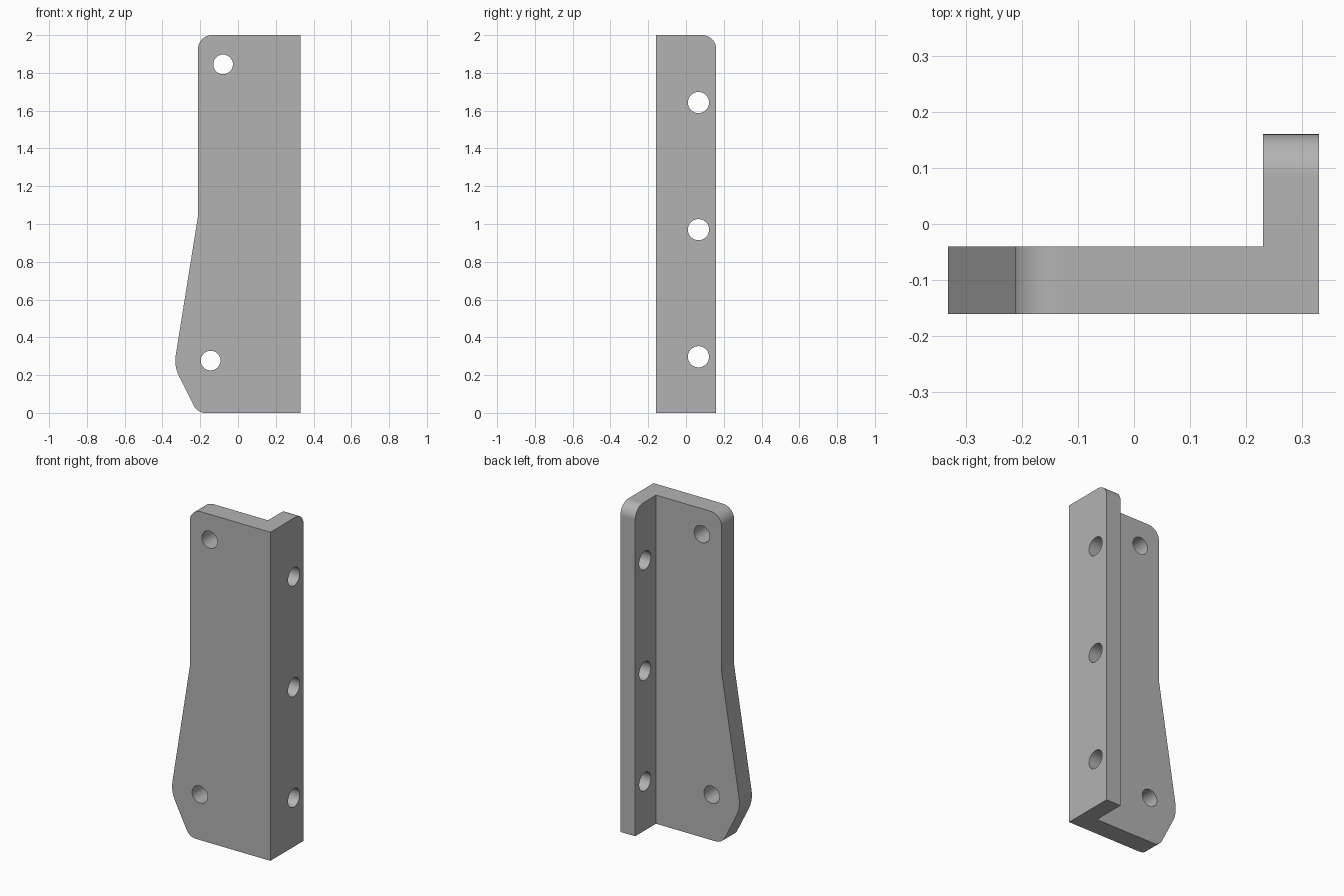
import bpy, bmesh, math
from mathutils import Vector

cube = bpy.data.objects.get("Cube")
if cube:
    bpy.data.objects.remove(cube, do_unlink=True)

# Single grey finish
grey = bpy.data.materials.new("plain grey")
grey.use_nodes = True
grey.diffuse_color = (0.45, 0.45, 0.45, 1)
grey.node_tree.nodes["Principled BSDF"].inputs["Base Color"].default_value = grey.diffuse_color


def rounded(corners):
    """Outline from (u, v, radius) corners; a radius above zero gives a tangent arc."""
    points = []
    for i, (u, v, radius) in enumerate(corners):
        p = Vector((u, v))
        if not radius:
            points.append(p)
            continue
        a = (Vector(corners[i - 1][:2]) - p).normalized()
        b = (Vector(corners[(i + 1) % len(corners)][:2]) - p).normalized()
        half = a.angle(b) / 2
        centre = p + (a + b).normalized() * radius / math.sin(half)
        start = p + a * radius / math.tan(half) - centre
        end = p + b * radius / math.tan(half) - centre
        turn = math.pi - 2 * half
        steps = max(4, math.ceil(turn / math.radians(6)))
        for k in range(steps + 1):
            t = turn * k / steps
            points.append(centre + (start * math.sin(turn - t) + end * math.sin(t)) / math.sin(turn))
    return points


def prism(name, outline, axis, low, high):
    """Extrude an outline along x (outline is y, z) or y (outline is x, z)."""
    place = (lambda p, d: (d, p[0], p[1])) if axis == "x" else (lambda p, d: (p[0], d, p[1]))
    bm = bmesh.new()
    face = bm.faces.new([bm.verts.new(place(p, low)) for p in outline])
    extruded = bmesh.ops.extrude_face_region(bm, geom=[face])["geom"]
    bmesh.ops.translate(bm, vec=Vector(place((0, 0), high - low)),
                        verts=[g for g in extruded if isinstance(g, bmesh.types.BMVert)])
    bmesh.ops.recalc_face_normals(bm, faces=bm.faces)
    mesh = bpy.data.meshes.new(name)
    bm.to_mesh(mesh)
    bm.free()
    mesh.materials.append(grey)
    obj = bpy.data.objects.new(name, mesh)
    bpy.context.collection.objects.link(obj)
    return obj


def circle(u, v, radius, sides=64):
    return [(u + radius * math.cos(math.tau * i / sides),
             v + radius * math.sin(math.tau * i / sides)) for i in range(sides)]


def combine(target, other, operation):
    bpy.context.view_layer.objects.active = target
    mod = target.modifiers.new(operation.lower(), "BOOLEAN")
    mod.operation, mod.solver, mod.object = operation, "EXACT", other
    bpy.ops.object.modifier_apply(modifier=mod.name)
    bpy.data.objects.remove(other, do_unlink=True)


# Front plate with a tapered foot, and the side flange behind its left edge
bracket = prism("angle_bracket", rounded([
    (0.33, 0, 0), (0.33, 2, 0), (-0.212, 2, 0.075), (-0.212, 1.04, 0),
    (-0.339, 0.247, 0.185), (-0.215, 0, 0.07)]), "y", -0.16, -0.04)
flange = prism("side_flange", rounded([
    (-0.16, 0, 0), (0.16, 0, 0), (0.16, 2, 0.075), (-0.16, 2, 0)]), "x", 0.23, 0.33)
combine(bracket, flange, "UNION")

# Screw holes through the plate
for x, z in ((-0.079, 1.845), (-0.145, 0.277)):
    combine(bracket, prism("plate_hole", circle(x, z, 0.052), "y", -0.3, 0.1), "DIFFERENCE")

# Evenly spaced holes through the flange
for i in range(3):
    combine(bracket, prism("flange_hole", circle(0.066, 0.297 + 0.673 * i, 0.056), "x", 0.1, 0.5),
            "DIFFERENCE")

# Smooth the arcs and holes while flat faces stay crisp
bpy.ops.object.select_all(action="DESELECT")
bracket.select_set(True)
bpy.context.view_layer.objects.active = bracket
bpy.ops.object.shade_smooth_by_angle(angle=math.radians(8))
bracket.modifiers.new("flat_normals", "WEIGHTED_NORMAL").keep_sharp = True
